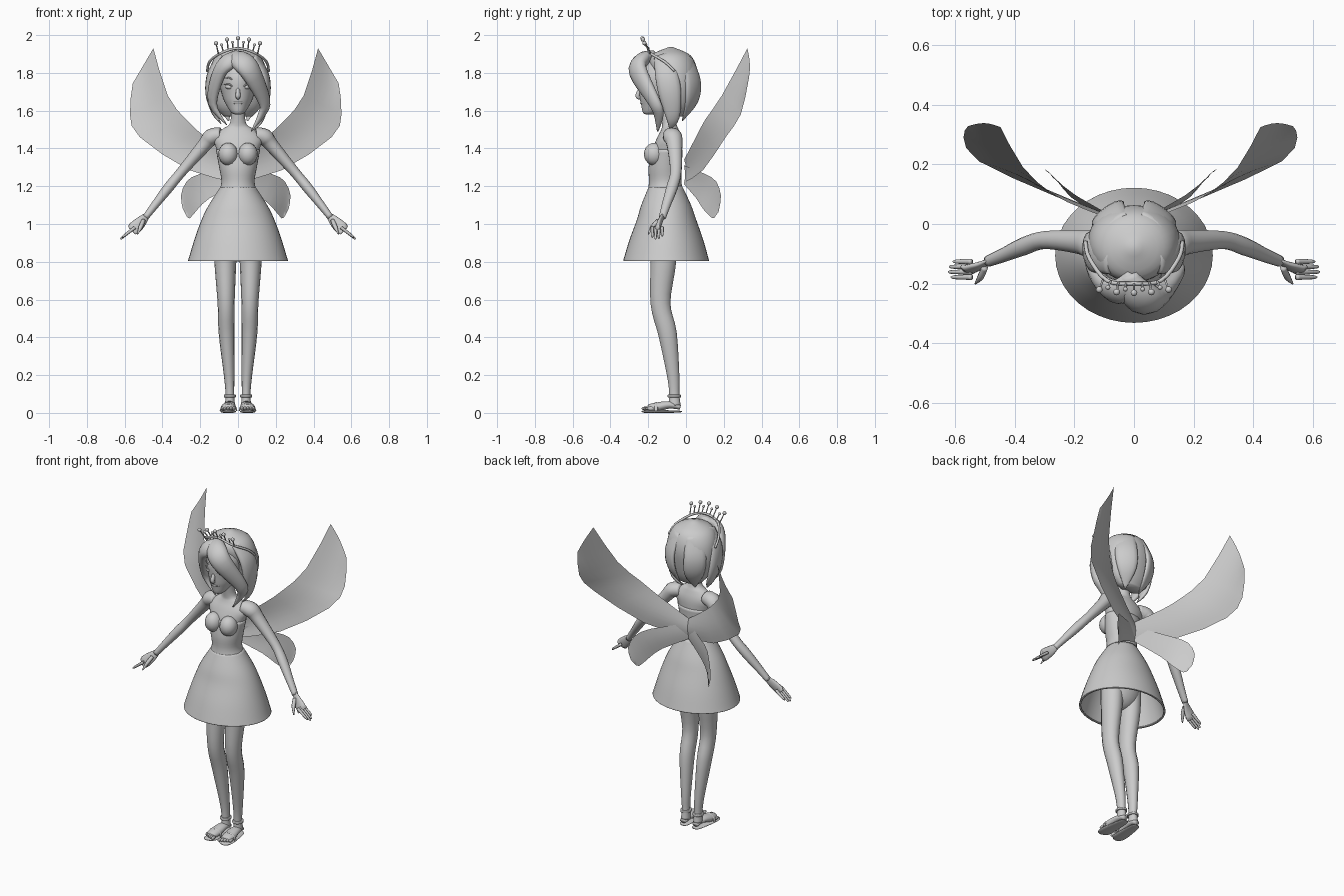
import bpy, bmesh, math
from mathutils import Vector

GREY = bpy.data.materials.new("plain_grey")
GREY.diffuse_color = (0.6, 0.6, 0.6, 1)


def finish(name, bm):
    bmesh.ops.recalc_face_normals(bm, faces=bm.faces)
    me = bpy.data.meshes.new(name)
    bm.to_mesh(me)
    bm.free()
    me.materials.append(GREY)
    for p in me.polygons:
        p.use_smooth = True
    ob = bpy.data.objects.new(name, me)
    bpy.context.collection.objects.link(ob)
    return ob


def spline(pts, steps):
    """Catmull-Rom through tuples of any length."""
    out, n = [], len(pts)
    for i in range(n - 1):
        a, b, c, d = pts[max(i - 1, 0)], pts[i], pts[i + 1], pts[min(i + 2, n - 1)]
        for k in range(steps):
            t = k / steps
            out.append([0.5 * (2 * q + (r - p) * t + (2 * p - 5 * q + 4 * r - s) * t * t
                        + (3 * q - p - 3 * r + s) * t ** 3) for p, q, r, s in zip(a, b, c, d)])
    return out + [list(pts[-1])]


def skin(name, rings, caps):
    """Join rings of points into a tube."""
    bm = bmesh.new()
    rings = [[bm.verts.new(p) for p in ring] for ring in rings]
    for a, b in zip(rings, rings[1:]):
        for k in range(len(a)):
            j = (k + 1) % len(a)
            bm.faces.new((a[k], a[j], b[j], b[k]))
    if caps:
        bm.faces.new(rings[0])
        bm.faces.new(rings[-1])
    return finish(name, bm)


def tube(name, pts, side=1, flat=1.0, sides=14, ref=(0, 1, 0), centre=None):
    """Sweep an ellipse along (x, y, z, radius); the flattened axis follows ref or points from centre."""
    path = spline([(p[0] * side, *p[1:]) for p in pts], 4)
    co = [Vector(p[:3]) for p in path]
    rings = []
    for i, p in enumerate(path):
        t = (co[min(i + 1, len(co) - 1)] - co[max(i - 1, 0)]).normalized()
        u = (co[i] - Vector(centre) if centre else Vector(ref)).cross(t).normalized()
        v = t.cross(u) * flat
        r = max(p[3], .001)
        rings.append([co[i] + r * (u * math.cos(a) + v * math.sin(a))
                      for a in (math.tau * k / sides for k in range(sides))])
    return skin(name, rings, True)


def stack(name, rows, sides=32, caps=True, x=0):
    """Horizontal ellipses given as (z, y, rx, ry)."""
    rings = [[(x + rx * math.cos(a), y + ry * math.sin(a), z)
              for a in (math.tau * k / sides for k in range(sides))] for z, y, rx, ry in spline(rows, 4)]
    return skin(name, rings, caps)


def ball(name, loc, size, rot=(0, 0, 0)):
    bm = bmesh.new()
    bmesh.ops.create_uvsphere(bm, u_segments=16, v_segments=10, radius=1)
    ob = finish(name, bm)
    ob.location, ob.scale, ob.rotation_euler = loc, size, rot


def wing(name, inner, outer, side, bulge):
    """Thin sheet between two edge curves."""
    bm = bmesh.new()
    rows = []
    for a, b in zip(spline(inner, 2), spline(outer, 2)):
        row = []
        for k in range(7):
            p = Vector(a).lerp(Vector(b), k / 6)
            p.y += bulge * math.sin(math.pi * k / 6)
            row.append(bm.verts.new((p.x * side - 0.012, p.y, p.z)))
        rows.append(row)
    for a, b in zip(rows, rows[1:]):
        for k in range(6):
            bm.faces.new((a[k], a[k + 1], b[k + 1], b[k]))
    finish(name, bm)


# torso, neck and hips
stack("torso", [(1.10, -.105, .12, .10), (1.22, -.11, .083, .08), (1.38, -.10, .11, .078),
                (1.45, -.09, .128, .066), (1.50, -.085, .085, .046), (1.535, -.09, .042, .038),
                (1.64, -.11, .036, .036)])
stack("bodice", [(1.16, -.108, .108, .098), (1.22, -.11, .088, .086), (1.30, -.11, .10, .088),
                 (1.395, -.10, .117, .082)])
ball("hips", (0, -.115, .93), (.125, .09, .13))

# skirt with rolled hem
skirt = stack("skirt", [(.805, -.105, .252, .215), (.805, -.105, .264, .226), (.825, -.105, .259, .222),
                        (.92, -.104, .23, .194), (1.02, -.103, .194, .158), (1.1, -.105, .155, .132),
                        (1.2, -.108, .09, .088)], caps=False, sides=40)
skirt.modifiers.new("thickness", "SOLIDIFY").thickness = .006

for s, tag in ((-1, "left"), (1, "right")):
    ball(tag + "_bust", (s * .052, -.168, 1.37), (.052, .055, .06))

    # leg and sandal
    tube(tag + "_leg", [(.065, -.12, .95, .062), (.067, -.12, .8, .058), (.063, -.135, .58, .045),
                        (.06, -.098, .42, .042), (.047, -.068, .2, .028), (.043, -.062, .1, .023),
                        (.043, -.06, .04, .027)], s, 1.2)
    tube(tag + "_foot", [(.043, -.03, .03, .02), (.045, -.09, .042, .031), (.05, -.16, .03, .038),
                         (.052, -.2, .025, .03)], s, .65, ref=(0, 0, 1))
    tube(tag + "_sole", [(.043, -.022, .007, .012), (.043, -.05, .007, .03), (.051, -.17, .007, .042),
                         (.05, -.215, .007, .036), (.046, -.232, .007, .014)], s, .2, ref=(0, 0, 1))
    for i in range(5):
        ball(tag + "_toe", (s * (.022 + i * .015), -.215 + i * .007, .023), (.0085, .02, .010))
    stack(tag + "_ankle_strap", [(.083, -.062, .024, .027), (.083, -.062, .031, .035), (.095, -.062, .031, .035),
                                 (.097, -.062, .024, .027)], x=.043 * s)
    arch = [math.pi * k / 4 for k in range(5)]
    tube(tag + "_toe_strap", [(.05 + .043 * math.cos(a), -.158, .01 + .043 * math.sin(a), .009) for a in arch],
         s, .45, 8, centre=(.05 * s, -.158, 0))

    # arm, hand and fingers
    tube(tag + "_arm", [(.09, -.08, 1.47, .04), (.14, -.07, 1.46, .045), (.18, -.06, 1.415, .037),
                        (.30, -.054, 1.275, .027), (.37, -.075, 1.19, .027), (.44, -.105, 1.10, .021),
                        (.49, -.125, 1.035, .017)], s, 1.12)
    tube(tag + "_palm", [(.485, -.122, 1.042, .018), (.515, -.138, 1.01, .03), (.548, -.15, .978, .035),
                         (.562, -.153, .965, .031)], s, .4, ref=(.7, 0, .7 * -s) if s > 0 else (.7, 0, .7))
    for i in range(4):
        y, d = -.126 - i * .0175, (-.012, 0, .003, -.006)[i]
        tube(tag + "_finger", [(.545, y, .982, .009), (.58, y, .955, .008), (.612 + d, y, .929 - d, .006),
                               (.62 + d, y, .922 - d, .002)], s, sides=8)
    tube(tag + "_thumb", [(.50, -.145, 1.02, .011), (.515, -.178, .985, .011), (.532, -.2, .946, .003)], s, sides=8)

    # wings
    wing(tag + "_upper_wing",
         [(0, -.01, 1.34), (.155, .05, 1.455), (.26, .1, 1.55), (.36, .19, 1.68), (.436, .325, 1.93)],
         [(0, -.01, 1.22), (.245, .09, 1.285), (.508, .21, 1.46), (.56, .29, 1.58), (.545, .328, 1.745)],
         s, .012)
    wing(tag + "_lower_wing",
         [(0, -.01, 1.31), (.19, .10, 1.265), (.26, .16, 1.225), (.29, .185, 1.15), (.28, .175, 1.08)],
         [(0, -.01, 1.21), (.14, .055, 1.135), (.20, .09, 1.08), (.243, .14, 1.03), (.262, .157, 1.045)],
         s, .005)

    # eyes, lids and brows
    ball(tag + "_eye", (s * .045, -.222, 1.725), (.024, .02, .013), (0, -s * .15, s * .35))
    for part, z in (("_upper_lid", 1.722), ("_brow", 1.756)):
        tube(tag + part, [(.02, -.243, z, .003), (.045, -.240, z + .017, .004), (.076, -.215, z + .015, .002)],
             s, sides=6)

# head and face
stack("head", [(1.58, -.195, .015, .018), (1.59, -.185, .035, .043), (1.63, -.155, .062, .082),
               (1.68, -.13, .083, .116), (1.80, -.1, .104, .145), (1.91, -.09, .04, .05)])
tube("nose", [(0, -.232, 1.735, .008), (0, -.256, 1.68, .013), (0, -.242, 1.668, .01)], sides=10)
tube("mouth", [(-.042, -.205, 1.655, .002), (-.02, -.233, 1.642, .006), (.02, -.233, 1.642, .006),
               (.042, -.205, 1.655, .002)], ref=(0, 0, 1), sides=8)

# hair cap
stack("hair_cap", [(1.57, -.035, .075, .04), (1.62, -.04, .12, .072), (1.70, -.043, .147, .096),
                   (1.78, -.055, .153, .118), (1.85, -.072, .14, .122), (1.90, -.08, .10, .095),
                   (1.936, -.08, .012, .012)])

# sweeping locks
C = (0, -.08, 1.72)
tube("fringe_right", [(-.02, -.17, 1.90, .03), (.01, -.23, 1.87, .06), (.065, -.255, 1.81, .06),
                      (.14, -.17, 1.65, .038), (.125, -.145, 1.58, .028), (.07, -.15, 1.49, .004)],
     flat=.65, centre=C)
tube("fringe_left", [(0, -.17, 1.90, .025), (-.045, -.225, 1.865, .05), (-.10, -.205, 1.80, .045),
                     (-.135, -.135, 1.64, .033), (-.06, -.14, 1.525, .003)], flat=.65, centre=C)
for s, tag, drop in ((-1, "left", 0), (1, "right", .03)):
    tube("side_lock_" + tag, [(.08, -.13, 1.89, .04), (.135, -.105, 1.80, .06), (.147, -.085, 1.69, .06),
                              (.125, -.07, 1.59 - drop, .035), (.09, -.085, 1.53 - drop, .004)],
         s, .42, centre=C)
    tube("back_lock_" + tag, [(.06, 0, 1.88, .05), (.088, .035, 1.76, .065), (.078, .03, 1.65, .055),
                              (.05, -.02, 1.545, .004)], s, .32, centre=C)

# tiara band with beaded prongs
tube("tiara_band", [(x, y, z, .007) for x, y, z in
                    ((-.163, -.06, 1.81), (-.15, -.115, 1.86), (-.09, -.19, 1.905), (0, -.2, 1.93),
                     (.09, -.19, 1.905), (.15, -.115, 1.86), (.163, -.06, 1.81))], centre=C, sides=8)
for i in range(-4, 5):
    x, tall = i * .026, i % 2 == 0
    base = Vector((x, -.198 + x * x, 1.928 - 2.4 * x * x))
    h, r = (.055, .011) if tall else (.035, .008)
    tip = base + Vector((x * .12, -h * .6, h))
    tube("tiara_prong", [(*base, .004), (*tip, .003)], sides=6)
    ball("tiara_bead", tip, (r, r, r))
